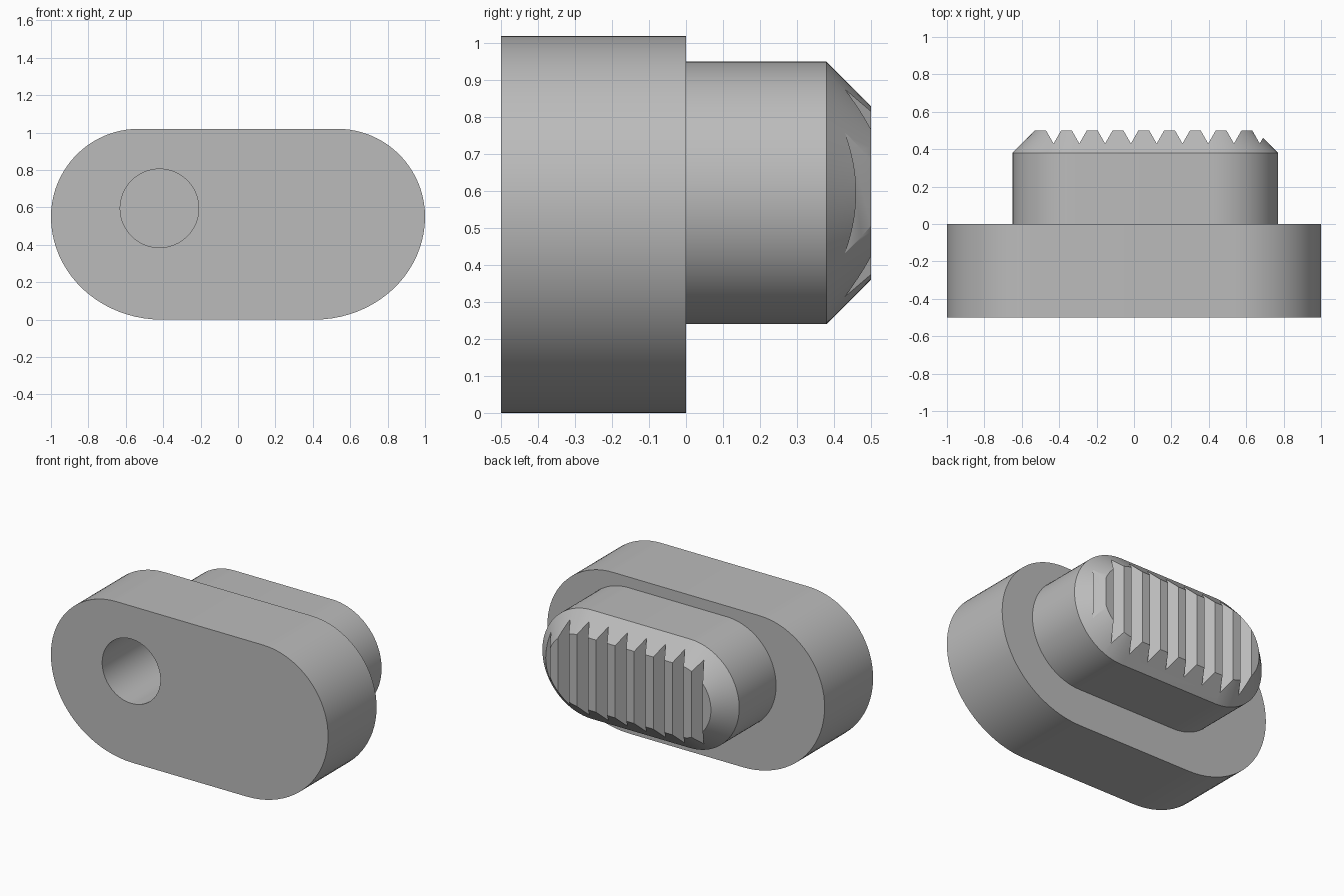
import bpy, bmesh
from math import sin, cos, pi, radians

if "Cube" in bpy.data.objects:
    bpy.data.objects.remove(bpy.data.objects["Cube"], do_unlink=True)

grey = bpy.data.materials.new("plain grey")
grey.use_nodes = True
colour = (0.5, 0.5, 0.5, 1)
grey.diffuse_color = colour
grey.node_tree.nodes["Principled BSDF"].inputs["Base Color"].default_value = colour


def loft(name, rings):
    """Skin matching rings of points and cap both ends."""
    bm = bmesh.new()
    rows = [[bm.verts.new(p) for p in ring] for ring in rings]
    n = len(rows[0])
    for a, b in zip(rows, rows[1:]):
        for i in range(n):
            j = (i + 1) % n
            bm.faces.new((a[i], a[j], b[j], b[i]))
    bm.faces.new(rows[0])
    bm.faces.new(rows[-1])
    bmesh.ops.recalc_face_normals(bm, faces=bm.faces)
    mesh = bpy.data.meshes.new(name)
    bm.to_mesh(mesh)
    bm.free()
    mesh.materials.append(grey)
    obj = bpy.data.objects.new(name, mesh)
    bpy.context.collection.objects.link(obj)
    return obj


def corner(cx, cz, rx, rz, quarter, y, steps=20):
    """Points of one rounded quarter, counted from +x towards +z."""
    angles = [(quarter + i / steps) * pi / 2 for i in range(steps + 1)]
    return [(cx + rx * cos(a), y, cz + rz * sin(a)) for a in angles]


def plate_ring(y):
    side = 0.55
    ring = []
    for q, sx, rx, rz in ((0, 1, .47, .47), (1, -1, .47, .47),
                          (2, -1, .59, .55), (3, 1, .59, .55)):
        pts = corner(sx * (1 - rx), side, rx, rz, q, y)
        # the quarters meet at the widest points
        ring += pts[1:] if q in (0, 2) else pts
    return ring


def pill_ring(y, r):
    ring = []
    for q, cx in ((0, .415), (1, -.295), (2, -.295), (3, .415)):
        pts = corner(cx, .595, r, r, q, y)
        ring += pts[1:] if q in (0, 2) else pts
    # drop the duplicate points where the quarters meet
    return [p for i, p in enumerate(ring)
            if max(abs(a - b) for a, b in zip(p, ring[i - 1])) > 1e-5]


def cut(target, cutter):
    mod = target.modifiers.new("cut", 'BOOLEAN')
    mod.operation = 'DIFFERENCE'
    mod.solver = 'EXACT'
    mod.object = cutter
    bpy.context.view_layer.objects.active = target
    bpy.ops.object.modifier_apply(modifier=mod.name)


# Wide plate and narrower chamfered boss
plate = loft("plate", [plate_ring(-.5), plate_ring(0)])
boss = loft("boss", [pill_ring(0, .355), pill_ring(.38, .355), pill_ring(.5, .235)])

# Blind round hole from the front
hole = loft("hole_cutter", [[(-.42 + .21 * cos(i * pi / 32), y, .595 + .21 * sin(i * pi / 32))
                             for i in range(64)] for y in (-.6, .25)])
cutters = [hole]
cut(plate, hole)
cut(boss, hole)

# Row of V grooves across the back of the boss
for i in range(9):
    x = -.43 + i * .1378
    groove = loft("groove_cutter", [[(x, .43, z), (x + .08, .57, z), (x - .08, .57, z)]
                                    for z in (0, 1.2)])
    cut(boss, groove)
    cutters.append(groove)

for c in cutters:
    bpy.data.objects.remove(c, do_unlink=True)

for obj in (plate, boss):
    bpy.ops.object.select_all(action='DESELECT')
    obj.select_set(True)
    bpy.context.view_layer.objects.active = obj
    bpy.ops.object.shade_smooth_by_angle(angle=radians(25))
